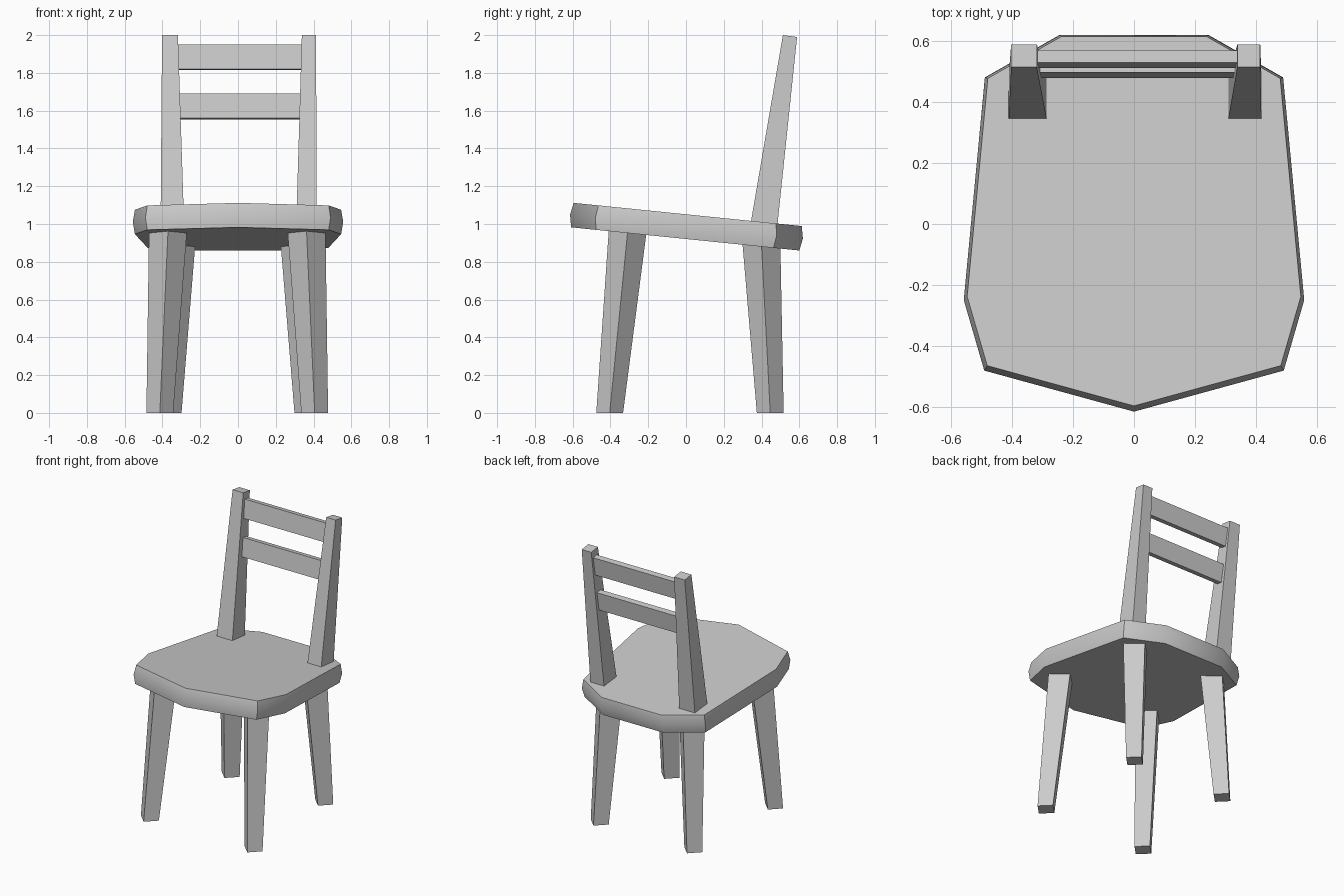
import bpy, bmesh, math
from mathutils import Matrix

if "Cube" in bpy.data.objects:
    bpy.data.objects.remove(bpy.data.objects["Cube"])


def loft(name, rings):
    """Closed solid from a stack of equal-length rings, bottom to top."""
    bm = bmesh.new()
    vr = [[bm.verts.new(p) for p in ring] for ring in rings]
    n = len(vr[0])
    for a, b in zip(vr, vr[1:]):
        for i in range(n):
            j = (i + 1) % n
            bm.faces.new((a[i], a[j], b[j], b[i]))
    bm.faces.new(vr[0][::-1])
    bm.faces.new(vr[-1])
    bmesh.ops.recalc_face_normals(bm, faces=bm.faces[:])
    me = bpy.data.meshes.new(name)
    bm.to_mesh(me)
    bm.free()
    ob = bpy.data.objects.new(name, me)
    bpy.context.collection.objects.link(ob)
    return ob


def diamond(x, y, z, r):
    return [(x, y - r, z), (x + r, y, z), (x, y + r, z), (x - r, y, z)]


def rect(x0, x1, y0, y1, z0, z1):
    """Rectangle whose front edge is at height z0 and back edge at z1."""
    return [(x0, y0, z0), (x1, y0, z0), (x1, y1, z1), (x0, y1, z1)]


# Seat: faceted outline with a slightly bulging rim, tilted down to the back
half = [(0.49, -0.482), (0.557, -0.25), (0.488, 0.482), (0.243, 0.622)]
outline = [(0, -0.617)] + half + [(-x, y) for x, y in reversed(half)]
seat = loft("seat", [[(x * s, y * s, z) for x, y in outline]
                     for s, z in ((0.98, -0.065), (1.0, 0.0), (0.98, 0.065))])
seat.data.transform(Matrix.Translation((0, 0, 0.986)) @ Matrix.Rotation(math.radians(-5.8), 4, 'X'))
bpy.context.view_layer.objects.active = seat
seat.select_set(True)
bpy.ops.object.shade_smooth_by_angle(angle=math.radians(35))

# Legs: tapered, splayed and turned 45 degrees
for side, s in (("left", -1), ("right", 1)):
    loft("front_leg_" + side, [diamond(s * 0.41 - 0.004, -0.404, 0, 0.071),
                               diamond(s * 0.366 - 0.004, -0.307, 0.98, 0.101)])
    loft("back_leg_" + side, [diamond(s * 0.37, 0.446, 0, 0.071),
                              diamond(s * 0.325, 0.398, 0.92, 0.101)])

# Back posts: tapered and leaning back
for side, b0, b1, t0, t1 in (("left", -0.41, -0.285, -0.402, -0.318),
                             ("right", 0.308, 0.417, 0.338, 0.413)):
    loft("back_post_" + side, [rect(b0, b1, 0.34, 0.482, 0.99, 0.975),
                               rect(t0, t1, 0.513, 0.588, 2.0, 1.99)])

# Slats between the posts
for name, y, z in (("upper_slat", 0.51, 1.82), ("lower_slat", 0.478, 1.56)):
    loft(name, [rect(-0.33, 0.355, y, y + 0.04, z, z - 0.006),
                rect(-0.33, 0.355, y + 0.018, y + 0.058, z + 0.13, z + 0.124)])
